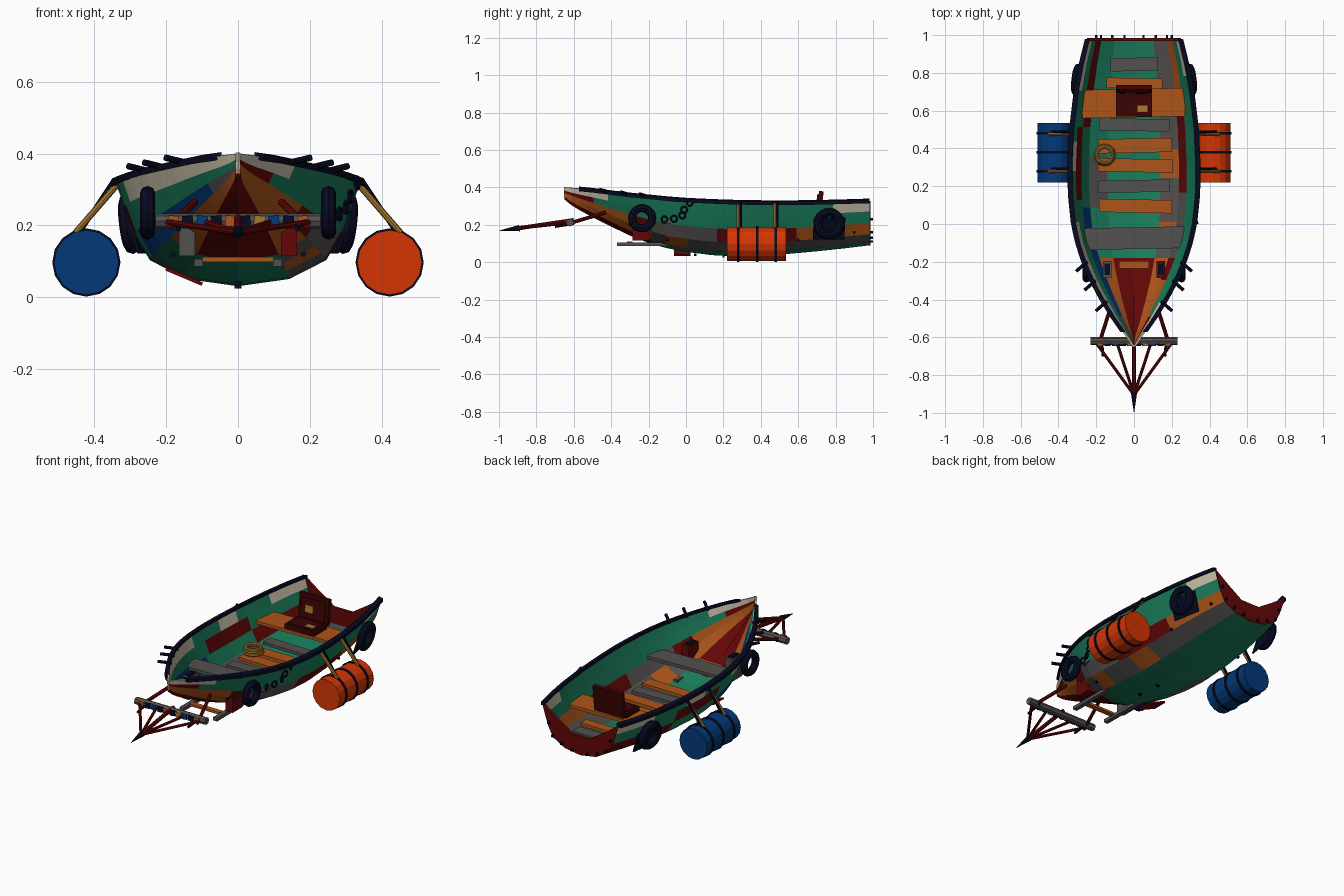
import bpy, bmesh, math
from mathutils import Vector

if "Cube" in bpy.data.objects:
    bpy.data.objects.remove(bpy.data.objects["Cube"])

def mat(name, c):
    m = bpy.data.materials.new(name)
    m.diffuse_color = (*c, 1)
    m.use_nodes = True
    m.node_tree.nodes["Principled BSDF"].inputs["Base Color"].default_value = m.diffuse_color
    return m

COLS = {"green": (.010, .205, .105), "wood": (.42, .09, .010), "red": (.125, .002, .002),
        "white": (.60, .53, .40), "grey": (.088, .08, .08), "navy": (.002, .003, .015),
        "blue": (.001, .04, .19), "orange": (.66, .036, .001), "gold": (.38, .19, .03),
        "maroon": (.045, .001, .001)}
M = {k: mat(k + " paint", c) for k, c in COLS.items()}
NAMES = list(COLS)

def finish(bm, name, col):
    bmesh.ops.recalc_face_normals(bm, faces=bm.faces)
    me = bpy.data.meshes.new(name)
    bm.to_mesh(me)
    bm.free()
    ob = bpy.data.objects.new(name, me)
    bpy.context.collection.objects.link(ob)
    me.materials.append(M[col])
    return ob

def box(name, col, c, s, rot=(0, 0, 0)):
    bm = bmesh.new()
    bmesh.ops.create_cube(bm, size=1)
    for v in bm.verts:
        v.co = Vector([a * b for a, b in zip(v.co, s)])
    ob = finish(bm, name, col)
    ob.location, ob.rotation_euler = c, rot
    return ob

def rod(name, col, a, b, r, r2=None, n=8):
    a, b = Vector(a), Vector(b)
    bm = bmesh.new()
    bmesh.ops.create_cone(bm, cap_ends=True, segments=n, radius1=r,
                          radius2=r if r2 is None else r2, depth=(b - a).length)
    ob = finish(bm, name, col)
    ob.location = (a + b) / 2
    ob.rotation_euler = (b - a).to_track_quat('Z', 'Y').to_euler()
    return ob

def ring(name, col, c, R, r, rot=(0, 0, 0), n=20, k=8):
    bpy.ops.mesh.primitive_torus_add(major_radius=R, minor_radius=r, major_segments=n,
                                     minor_segments=k, location=c, rotation=rot)
    ob = bpy.context.object
    ob.name = name
    ob.data.materials.append(M[col])
    return ob

# Hull lines: y, half width, rail height, keel height
LINES = [(-.65, .008, .40, .335), (-.60, .04, .395, .295), (-.5, .11, .385, .24),
         (-.4, .172, .372, .19), (-.3, .225, .36, .142), (-.2, .268, .35, .102),
         (-.1, .30, .34, .074), (0, .322, .332, .055), (.15, .338, .325, .036),
         (.3, .341, .32, .03), (.5, .332, .318, .04), (.7, .308, .32, .058),
         (.85, .28, .324, .074), (.98, .248, .328, .09)]
FULL = [(0, 0), (.42, .07), (.72, .25), (.845, .5), (.93, .76), (1, 1)]
VEE = [(0, 0), (.38, .19), (.57, .38), (.72, .55), (.86, .73), (1, 1)]

def line(y):
    y = min(max(y, -.65), .98)
    for a, b in zip(LINES, LINES[1:]):
        if y <= b[0]:
            t = (y - a[0]) / (b[0] - a[0])
            return [a[i] + t * (b[i] - a[i]) for i in (1, 2, 3)]

def section(y):
    w, top, keel = line(y)
    t = min(max((y + .6) / .5, 0), 1)
    return [(w * (v[0] + t * (f[0] - v[0])), keel + (top - keel) * (v[1] + t * (f[1] - v[1])))
            for f, v in zip(FULL, VEE)]

def side_x(y, z):
    # hull half width at a given height
    p = section(y)
    for (x0, z0), (x1, z1) in zip(p, p[1:]):
        if z <= z1:
            return x0 + (x1 - x0) * max(0, z - z0) / (z1 - z0)
    return p[-1][0]

# Patchwork strakes: (upper y limit, colour), from keel to rail
BANDS = {
    1: [[(-.2, "red"), (2, "green")],
        [(-.2, "wood"), (-.1, "grey"), (.02, "wood"), (.25, "grey"), (.4, "wood"), (2, "grey")],
        [(-.3, "wood"), (-.2, "red"), (.18, "grey"), (.6, "red"), (2, "wood")],
        [(-.5, "red"), (2, "green")],
        [(-.42, "white"), (.78, "green"), (2, "white")]],
    -1: [[(-.2, "red"), (2, "green")],
         [(-.2, "wood"), (.1, "green"), (.35, "grey"), (2, "green")],
         [(-.5, "grey"), (.1, "blue"), (.5, "green"), (2, "red")],
         [(.12, "green"), (.5, "red"), (2, "green")],
         [(.02, "white"), (.28, "green"), (.45, "white"), (.7, "green"), (2, "white")]]}
N = 42
ys = [-.65 + 1.63 * i / N for i in range(N + 1)]
for s, side in ((1, "starboard"), (-1, "port")):
    bm = bmesh.new()
    rows = [[bm.verts.new((s * x, y, z)) for x, z in section(y)] for y in ys]
    for i in range(N):
        for j in range(5):
            q = [rows[i][j], rows[i + 1][j], rows[i + 1][j + 1], rows[i][j + 1]]
            f = bm.faces.new(q if s > 0 else q[::-1])
            ym = (ys[i] + ys[i + 1]) / 2
            f.material_index = NAMES.index(next(c for lim, c in BANDS[s][j] if ym < lim))
    bmesh.ops.recalc_face_normals(bm, faces=bm.faces)
    if sum(f.normal.x * s for f in bm.faces) < 0:
        bmesh.ops.reverse_faces(bm, faces=bm.faces)
    me = bpy.data.meshes.new("hull_" + side)
    bm.to_mesh(me)
    bm.free()
    for m in M.values():
        me.materials.append(m)
    hull = bpy.data.objects.new("hull_" + side, me)
    bpy.context.collection.objects.link(hull)
    mod = hull.modifiers.new("thickness", 'SOLIDIFY')
    mod.thickness, mod.offset = .01, -1
    # Gunwale rail: rectangular strip swept along the sheer
    bm = bmesh.new()
    prev = None
    for y in [v for v in ys if v > -.59]:
        w, top, _ = line(y)
        cur = [bm.verts.new((s * max(w + dx, .004), y, top + dz))
               for dx, dz in ((-.014, -.006), (.012, -.013), (.012, .006), (-.014, .012))]
        if prev:
            for k in range(4):
                bm.faces.new((prev[k], prev[k - 1], cur[k - 1], cur[k]))
        else:
            bm.faces.new(cur)
        prev = cur
    bm.faces.new(prev)
    finish(bm, "rail_" + side, "navy")

    # Barrel float with hoops and lashings
    bc, bz = s * .422, .097
    rod("barrel_" + side, "orange" if s > 0 else "blue", (bc, .22, bz), (bc, .535, bz), .09, n=16)
    for y in (.28, .38, .48):
        rod("barrel_hoop", "navy", (bc, y - .007, bz), (bc, y + .007, bz), .095, n=16)
    for y in (.28, .475):
        rod("lashing", "gold", (s * .335, y, .315), (s * .452, y, .18), .009)
        rod("lashing_band", "navy", (s * .345, y + .012, .325), (s * .435, y + .012, .19), .007)

    # Tyre fenders with a plate behind the aft one
    ring("front_tyre", "navy", (s * .252, -.235, .235), .054, .021, (0, math.pi / 2, 0))
    ring("aft_tyre", "navy", (s * .301, .765, .205), .062, .023, (0, math.pi / 2 + s * .12, s * .12))
    box("fender_plate", "navy", (s * .279, .765, .18), (.008, .17, .12), (0, s * .3, s * .17))

    # Rail pegs near the bow
    for y in (-.21, -.31, -.42):
        w, top, _ = line(y)
        rod("rail_peg", "navy", (s * (w - .015), y + .01, top), (s * (w + .042), y - .04, top + .014), .009)

    # Side deck boxes and low skids
    bx = s * .142
    box("deck_box", "red" if s > 0 else "grey", (bx, -.24, .18), (.045, .09, .13))
    box("deck_box_lid", "navy", (bx, -.24, .248), (.03, .06, .008))
    box("skid", "grey", (s * .11, -.215, .096), (.025, .31, .02))

    # Ram braces
    rod("ram_outer_rod", "red", (s * .2, -.63, .21), (0, -.905, .18), .008)
    rod("ram_inner_rod", "red", (s * .09, -.63, .21), (0, -.905, .18), .008)
    rod("ram_brace", "red", (s * .19, -.65, .20), (s * .12, -.43, .265), .01)
    rod("ram_peg", "navy", (s * .17, -.60, .205), (s * .165, -.70, .19), .007)

    # Bolts scattered on the hull
    for y, z in ((-.1, .12), (.05, .04), (-.3, .2), (.6, .12), (.9, .16), (.2, .03)):
        box("hull_bolt", "navy", (s * (side_x(y, z) + .004), y, z), (.012, .012, .012))
box("port_patch", "red", (-.15, -.02, .058), (.11, .09, .01), (0, .4, 0))

# Transom with a V-shaped top edge
bm = bmesh.new()
half = section(.98)
top = [(.15, .258), (.06, .20)]
pts = half + top + [(-x, z) for x, z in reversed(top)] + [(-x, z) for x, z in reversed(half[1:])]
f = bm.faces.new([bm.verts.new((x, .968, z)) for x, z in pts])
ext = bmesh.ops.extrude_face_region(bm, geom=[f])
for v in ext["geom"]:
    if isinstance(v, bmesh.types.BMVert):
        v.co.y += .018
finish(bm, "transom", "red")
for x, z in ((.175, .16), (.115, .13), (.05, .11), (.2, .23)):
    for s in (1, -1):
        box("transom_bolt", "navy", (s * x, .991, z), (.012, .018, .012))

# Stem post
rod("stem_post", "white", (0, -.646, .345), (0, -.646, .403), .007, n=6)

# Ram beam, centre rod, tip and painted blocks
rod("ram_beam", "grey", (-.23, -.62, .212), (.23, -.62, .212), .021, n=8)
rod("ram_centre_rod", "red", (0, -.60, .225), (0, -.905, .18), .011)
rod("ram_tip", "navy", (0, -.89, .182), (0, -.998, .168), .017, .001)
for i, c in enumerate(("wood", "navy", "blue", "navy", "wood", "navy", "gold", "blue", "navy", "wood")):
    box("ram_block", c, (-.18 + .04 * i, -.638, .212), (.03, .014, .03), (0, .1 * (-1) ** i, 0))

# Floor boards: y, depth, left, right, height, colour
BOARDS = [(-.075, .115, -.26, .265, .215, "grey"), (.095, .07, -.185, .20, .125, "wood"),
          (.2, .065, -.19, .19, .125, "grey"), (.31, .07, -.19, .205, .125, "wood"),
          (.415, .075, -.19, .20, .125, "wood"),
          (.525, .065, -.185, .19, .135, "grey"), (.64, .15, -.275, .27, .21, "wood"),
          (.745, .055, -.145, .15, .15, "wood"), (.845, .07, -.125, .125, .15, "grey")]
for i, (y, d, l, r, z, c) in enumerate(BOARDS):
    box("floor_board", c, ((l + r) / 2, y, z), (r - l, d, .018), (0, 0, .02 * (-1) ** i))
box("skid_crossbar", "wood", (0, -.30, .105), (.2, .03, .013))
box("bow_floor_board", "wood", (0, -.215, .17), (.16, .04, .014))

# Open case on the thwart
box("case_base", "maroon", (0, .63, .232), (.19, .12, .028))
box("case_inlay", "maroon", (0, .63, .248), (.16, .095, .005))
box("case_label", "gold", (.045, .61, .252), (.055, .035, .005))
box("case_lid", "maroon", (0, .715, .305), (.19, .025, .15), (-.12, 0, 0))
box("lid_panel", "maroon", (0, .699, .305), (.155, .008, .115), (-.12, 0, 0))
box("lid_label", "gold", (-.02, .694, .305), (.05, .006, .04), (-.12, 0, 0))

# Rope coil
for k in range(3):
    ring("rope_coil", "gold", (-.155, .365, .145 + .013 * k), .05 - .004 * k, .009)

# Chain hung on the starboard bow
for k, (y, z) in enumerate(((-.115, .228), (-.065, .232), (-.02, .25), (-.01, .28), (.02, .318))):
    ring("chain_link", "navy", (side_x(y, z) + .012, y, z), .017, .005,
         (0, math.pi / 2, .3 * (-1) ** k), 12, 6)
